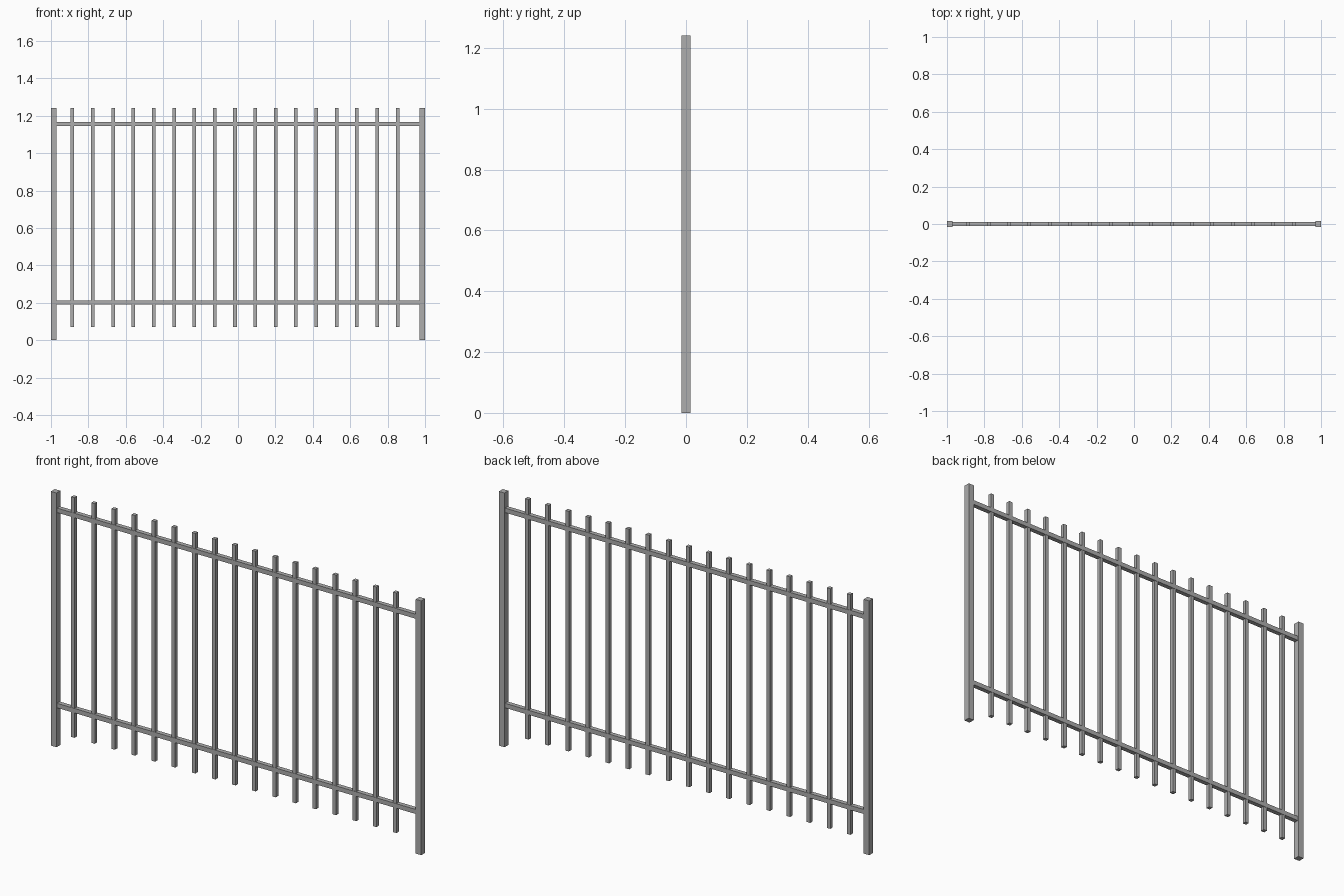
import bpy

if "Cube" in bpy.data.objects:
    bpy.data.objects.remove(bpy.data.objects["Cube"])

HEIGHT = 1.241

# Dark grey metal
metal = bpy.data.materials.new("dark_metal")
metal.diffuse_color = (0.42, 0.42, 0.42, 1)
metal.use_nodes = True
metal.node_tree.nodes["Principled BSDF"].inputs["Base Color"].default_value = metal.diffuse_color


def box(name, center, size):
    bpy.ops.mesh.primitive_cube_add(size=1, location=center)
    ob = bpy.context.object
    ob.name = name
    ob.scale = size
    bpy.ops.object.transform_apply(location=False, rotation=False, scale=True)
    ob.data.materials.append(metal)
    return ob


# End posts
POST = 0.03
for side, label in ((-1, "left"), (1, "right")):
    box(label + "_post", (side * (1 - POST / 2), 0, HEIGHT / 2), (POST, POST, HEIGHT))

# Horizontal rails between the posts
for z, label in ((0.202, "lower"), (1.155, "upper")):
    box(label + "_rail", (0, 0, z), (2 - 2 * POST, 0.022, 0.022))

# Evenly spaced vertical pickets
COUNT, FIRST, LAST, BOTTOM = 17, -0.885, 0.853, 0.069
for i in range(COUNT):
    x = FIRST + (LAST - FIRST) * i / (COUNT - 1)
    box(f"picket_{i + 1}", (x, 0, (HEIGHT + BOTTOM) / 2), (0.019, 0.019, HEIGHT - BOTTOM))
